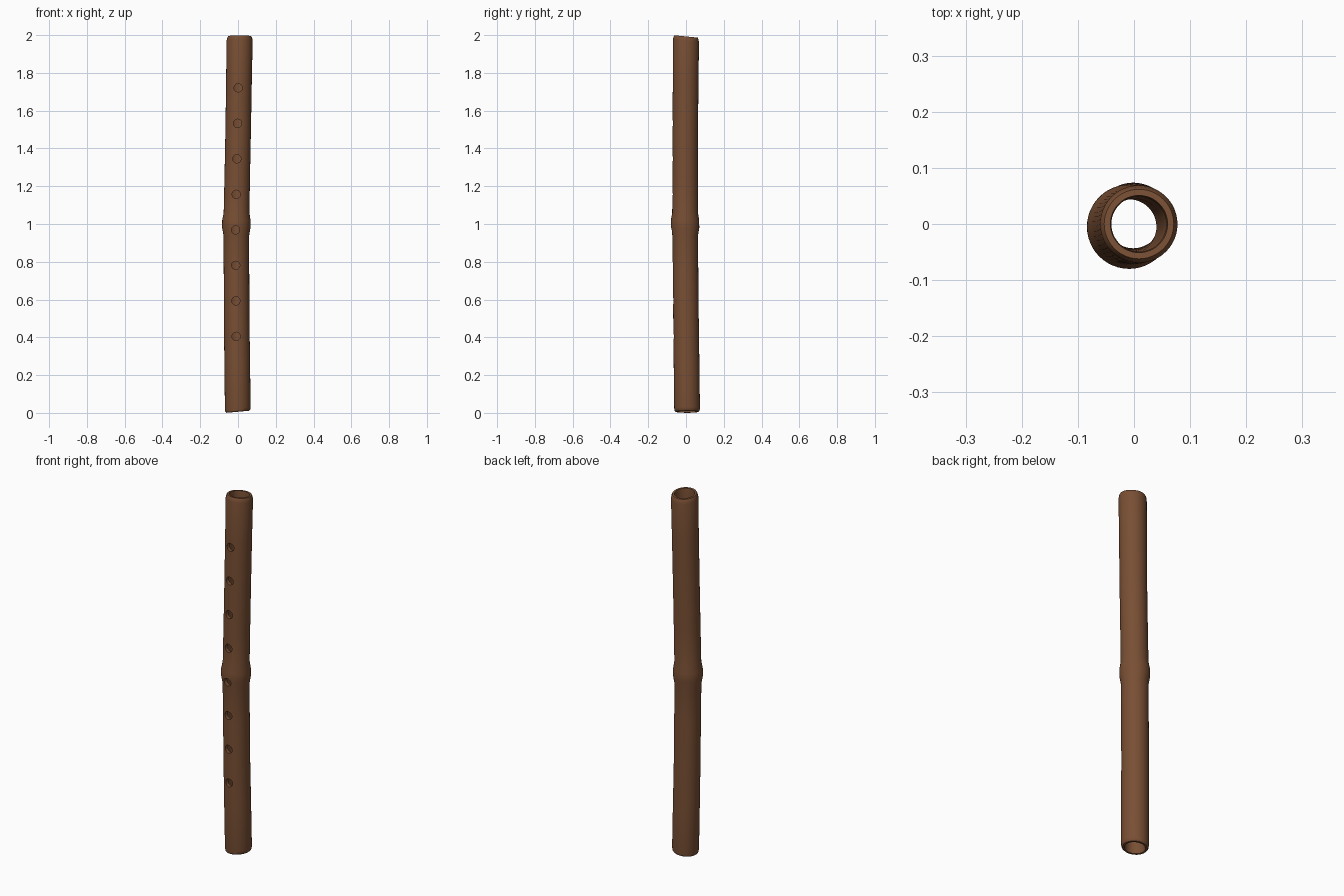
import bpy, bmesh, math

if "Cube" in bpy.data.objects:
    bpy.data.objects.remove(bpy.data.objects["Cube"])

SEG = 48
wood = bpy.data.materials.new("brown_wood")
wood.diffuse_color = (0.19, 0.078, 0.034, 1)
wood.use_nodes = True
wood.node_tree.nodes["Principled BSDF"].inputs["Base Color"].default_value = wood.diffuse_color

# Slightly bent centre line: (z, x, y)
PATH = [(0, -0.001, 0.006), (0.5, -0.007, 0.0), (1.0, -0.009, -0.005),
        (1.5, 0.001, -0.004), (2.0, 0.009, 0.0)]

def centre(z):
    z = min(max(z, 0), 2)
    for a, b in zip(PATH, PATH[1:]):
        if z <= b[0]:
            t = (z - a[0]) / (b[0] - a[0])
            return a[1] + t * (b[1] - a[1]), a[2] + t * (b[2] - a[2])

# Outer profile with the raised node, then the bore (radius, z)
outer = [(0.061, 0.006), (0.066, 0.012), (0.068, 0.025), (0.068, 0.25), (0.0675, 0.5),
         (0.0675, 0.75), (0.068, 0.94), (0.075, 0.98), (0.075, 1.02),
         (0.068, 1.06), (0.0675, 1.25), (0.0675, 1.5), (0.068, 1.75),
         (0.069, 1.97), (0.066, 1.985), (0.062, 1.993)]
inner = [(0.051, 1.993), (0.049, 1.975), (0.049, 1.5), (0.049, 1.0),
         (0.049, 0.5), (0.049, 0.025), (0.051, 0.006)]

# Flute body as closed tube
bm = bmesh.new()
rings = []
for r, z in outer + inner:
    cx, cy = centre(z)
    ring = []
    for i in range(SEG):
        a = 2 * math.pi * i / SEG
        dx, dy = r * math.cos(a), r * math.sin(a)
        tilt = -0.1 * dy if z > 1.9 else (0.09 * dx if z < 0.1 else 0)
        ring.append(bm.verts.new((cx + dx, cy + dy, z + tilt)))
    rings.append(ring)
for k in range(len(rings)):
    a, b = rings[k], rings[(k + 1) % len(rings)]
    for i in range(SEG):
        j = (i + 1) % SEG
        bm.faces.new((a[i], a[j], b[j], b[i]))
bmesh.ops.recalc_face_normals(bm, faces=bm.faces)
me = bpy.data.meshes.new("flute_body")
bm.to_mesh(me)
bm.free()
body = bpy.data.objects.new("flute_body", me)
bpy.context.collection.objects.link(body)
me.materials.append(wood)

# Eight finger holes in the front wall
cb = bmesh.new()
for i in range(8):
    z = 0.405 + 0.188 * i
    cx, cy = centre(z)
    g = bmesh.ops.create_cone(cb, cap_ends=True, segments=24, radius1=0.022,
                              radius2=0.022, depth=0.10)
    for v in g["verts"]:
        x, y, h = v.co
        v.co = (cx - 0.004 + x, cy - 0.072 - h, z + y)
bmesh.ops.recalc_face_normals(cb, faces=cb.faces)
cm = bpy.data.meshes.new("hole_cutter")
cb.to_mesh(cm)
cb.free()
cm.materials.append(wood)
cutter = bpy.data.objects.new("hole_cutter", cm)
bpy.context.collection.objects.link(cutter)
cutter.hide_render = True

mod = body.modifiers.new("finger_holes", 'BOOLEAN')
mod.operation = 'DIFFERENCE'
mod.solver = 'EXACT'
mod.object = cutter
bpy.context.view_layer.objects.active = body
body.select_set(True)
bpy.ops.object.modifier_apply(modifier=mod.name)
bpy.data.objects.remove(cutter)
bpy.ops.object.shade_smooth_by_angle(angle=math.radians(30))
